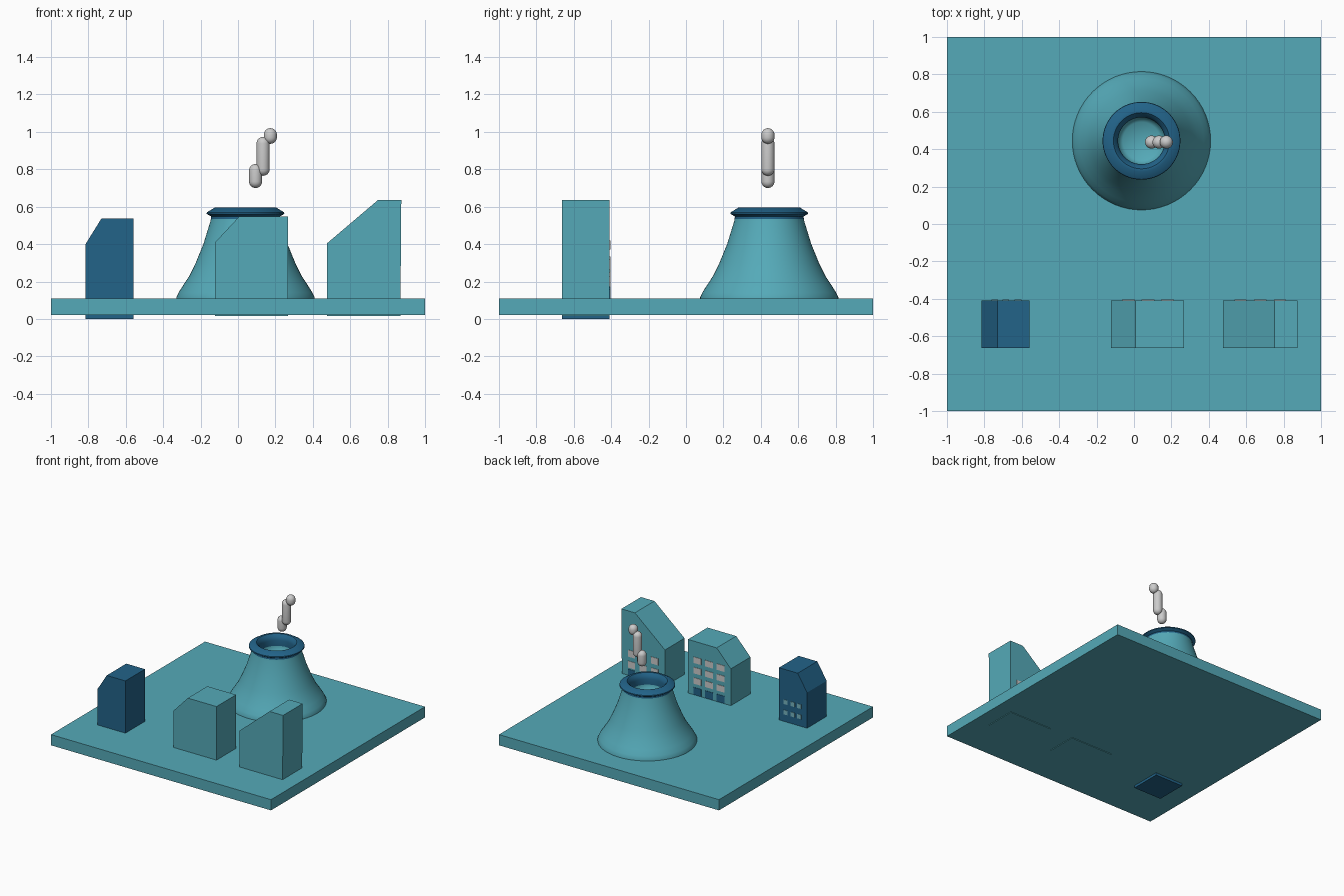
import bpy, bmesh, math

if "Cube" in bpy.data.objects:
    bpy.data.objects.remove(bpy.data.objects["Cube"])

def material(name, rgb):
    m = bpy.data.materials.new(name)
    m.diffuse_color = (*rgb, 1)
    m.use_nodes = True
    m.node_tree.nodes["Principled BSDF"].inputs["Base Color"].default_value = m.diffuse_color
    return m

TEAL = material("teal", (0.09, 0.40, 0.48))
BLUE = material("deep_blue", (0.016, 0.125, 0.25))
PALE = material("pale_teal", (0.18, 0.45, 0.52))

def finish(bm, name, mat=None, smooth=None):
    bmesh.ops.recalc_face_normals(bm, faces=bm.faces[:])
    mesh = bpy.data.meshes.new(name)
    bm.to_mesh(mesh)
    bm.free()
    ob = bpy.data.objects.new(name, mesh)
    bpy.context.collection.objects.link(ob)
    if mat:
        mesh.materials.append(mat)
    if smooth:
        bpy.ops.object.select_all(action='DESELECT')
        ob.select_set(True)
        bpy.context.view_layer.objects.active = ob
        bpy.ops.object.shade_smooth_by_angle(angle=math.radians(smooth))
    return ob

def prism(name, outline, y0, y1, mat=None):
    """Extrude an x-z outline along y."""
    bm = bmesh.new()
    face = bm.faces.new([bm.verts.new((x, y0, z)) for x, z in outline])
    ext = bmesh.ops.extrude_face_region(bm, geom=[face])
    verts = [v for v in ext["geom"] if isinstance(v, bmesh.types.BMVert)]
    bmesh.ops.translate(bm, verts=verts, vec=(0, y1 - y0, 0))
    return finish(bm, name, mat)

def lathe(name, profile, centre, segments, mat=None, smooth=40):
    """Spin an r-z profile about a vertical axis."""
    bm = bmesh.new()
    vs = [bm.verts.new((r, 0, z)) for r, z in profile]
    edges = [bm.edges.new(p) for p in zip(vs, vs[1:])]
    bmesh.ops.spin(bm, geom=vs + edges, cent=(0, 0, 0), axis=(0, 0, 1),
                   angle=math.tau, steps=segments)
    bmesh.ops.remove_doubles(bm, verts=bm.verts[:], dist=1e-4)
    bmesh.ops.translate(bm, verts=bm.verts[:], vec=(*centre, 0))
    return finish(bm, name, mat, smooth)

def rect(cx, cz, w, h):
    return [(cx - w / 2, cz - h / 2), (cx + w / 2, cz - h / 2),
            (cx + w / 2, cz + h / 2), (cx - w / 2, cz + h / 2)]

# Base plate
prism("base_plate", rect(0, 0.064, 2, 0.088), -1, 1, TEAL)

# Buildings with one sloping roof edge
FRONT, BACK = -0.662, -0.408
prism("small_house", [(-0.815, 0), (-0.56, 0), (-0.56, 0.537), (-0.73, 0.537),
                      (-0.815, 0.40)], FRONT, BACK, BLUE)
prism("middle_house", [(-0.122, 0.015), (0.268, 0.015), (0.268, 0.548), (0.007, 0.548),
                       (-0.122, 0.41)], FRONT, BACK, TEAL)
prism("tall_house", [(0.477, 0.015), (0.868, 0.015), (0.873, 0.637), (0.75, 0.637),
                     (0.477, 0.405)], FRONT, BACK, TEAL)

# Windows and doors on the back walls
def openings(label, xs, zs, w, h, mat=None):
    for i, x in enumerate(xs):
        for j, z in enumerate(zs):
            prism(f"{label}_{i}_{j}", rect(x, z, w, h), BACK - 0.01, BACK + 0.003, mat)

openings("small_house_window", (-0.745, -0.685, -0.62), (0.185, 0.27), 0.036, 0.036, PALE)
openings("middle_house_window", (-0.03, 0.075, 0.18), (0.225, 0.31, 0.395), 0.07, 0.05)
openings("middle_house_door", (-0.03, 0.075, 0.18), (0.14,), 0.07, 0.06, BLUE)
openings("tall_house_window", (0.57, 0.675, 0.78), (0.20, 0.29), 0.065, 0.055)
openings("tall_house_door", (0.57, 0.78), (0.135,), 0.065, 0.05, BLUE)

# Volcano cone, crater rim and crater floor
CRATER = (0.04, 0.445)
lathe("volcano_cone", [(0.37, 0.10), (0.37, 0.115), (0.357, 0.142), (0.333, 0.18),
                       (0.30, 0.23), (0.268, 0.295), (0.225, 0.40), (0.188, 0.52),
                       (0.185, 0.535)], CRATER, 64, TEAL, 60)
lathe("crater_rim", [(0.186, 0.522), (0.184, 0.548), (0.208, 0.562), (0.206, 0.57),
                     (0.165, 0.595), (0.15, 0.594), (0.132, 0.575), (0.125, 0.55),
                     (0.127, 0.50)], CRATER, 64, BLUE, 40)
lathe("crater_floor", [(0.127, 0.505), (0.122, 0.47), (0.10, 0.45), (0, 0.445)],
      CRATER, 64, TEAL, 60)

# Smoke puffs: three overlapping upright capsules
def capsule(name, x, z0, z1, r=0.035, n=6):
    a = [math.pi / 2 * i / n for i in range(n + 1)]
    low = [(r * math.sin(t), z0 + r - r * math.cos(t)) for t in a]
    high = [(r * math.cos(t), z1 - r + r * math.sin(t)) for t in a]
    lathe(name, low + high, (x, 0.438), 24, None, 60)

for i, (x, z0, z1) in enumerate([(0.094, 0.70, 0.828), (0.134, 0.765, 0.973),
                                 (0.173, 0.936, 1.02)]):
    capsule(f"smoke_puff_{i + 1}", x, z0, z1)
